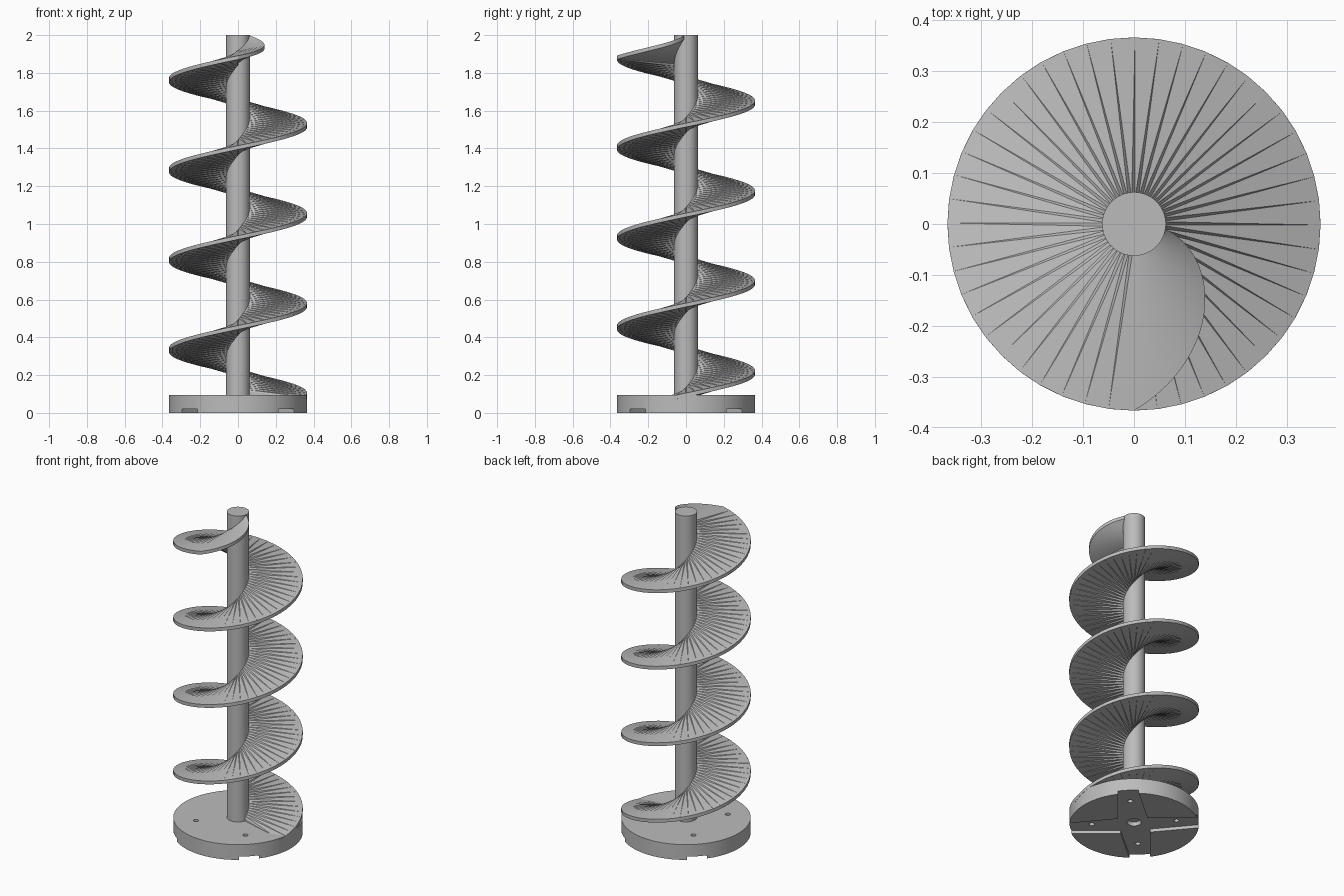
import bpy, bmesh
from math import radians, cos, sin, pi
from mathutils import Vector, Matrix

cube = bpy.data.objects.get("Cube")
if cube:
    bpy.data.objects.remove(cube, do_unlink=True)

RIM, SHAFT, BASE_TOP, HEIGHT = 0.365, 0.0625, 0.095, 2.0
PITCH = (HEIGHT - BASE_TOP) / 4
FLIGHT_RIM, RIM_THICK, ROOT_THICK = 0.366, 0.02, 0.075
STEP, TAPER_START, TAPER_END = 7.5, 1350, 1431

grey = bpy.data.materials.new("grey plastic")
grey.use_nodes = True
colour = (0.5, 0.5, 0.5, 1)
grey.diffuse_color = colour
grey.node_tree.nodes["Principled BSDF"].inputs["Base Color"].default_value = colour


def make_object(name, bm):
    bmesh.ops.recalc_face_normals(bm, faces=bm.faces)
    mesh = bpy.data.meshes.new(name)
    bm.to_mesh(mesh)
    bm.free()
    mesh.materials.append(grey)
    obj = bpy.data.objects.new(name, mesh)
    bpy.context.collection.objects.link(obj)
    return obj


def cylinder(name, radius, z0, z1, x=0, y=0, sides=96):
    bm = bmesh.new()
    bmesh.ops.create_cone(bm, cap_ends=True, segments=sides, radius1=radius, radius2=radius,
                          depth=z1 - z0, matrix=Matrix.Translation((x, y, (z0 + z1) / 2)))
    return make_object(name, bm)


def smooth(obj):
    bpy.ops.object.select_all(action='DESELECT')
    obj.select_set(True)
    bpy.context.view_layer.objects.active = obj
    bpy.ops.object.shade_smooth_by_angle(angle=radians(30))


def cut(obj, cutter):
    bpy.context.view_layer.objects.active = obj
    mod = obj.modifiers.new("cut", 'BOOLEAN')
    mod.operation, mod.solver, mod.object = 'DIFFERENCE', 'EXACT', cutter
    bpy.ops.object.modifier_apply(modifier=mod.name)
    bpy.data.objects.remove(cutter, do_unlink=True)


def slot_cutter(angle):
    # Tapered groove across the underside, wider at the middle
    outline = [(-0.45, -0.05), (0, -0.09), (0.45, -0.05), (0.45, 0.05), (0, 0.09), (-0.45, 0.05)]
    bm = bmesh.new()
    face = bm.faces.new([bm.verts.new((x, y, -0.05)) for x, y in outline])
    ext = bmesh.ops.extrude_face_region(bm, geom=[face])
    top = [v for v in ext["geom"] if isinstance(v, bmesh.types.BMVert)]
    bmesh.ops.translate(bm, verts=top, vec=(0, 0, 0.07))
    bmesh.ops.rotate(bm, verts=bm.verts, matrix=Matrix.Rotation(angle, 3, 'Z'))
    return make_object("slot_cutter", bm)


# Base disc with crossed slots, four bolt holes and a centre recess
base = cylinder("base_disc", RIM, 0, BASE_TOP, sides=128)
for angle in (pi / 4, 3 * pi / 4):
    cut(base, slot_cutter(angle))
for i in range(4):
    a = pi / 4 + i * pi / 2
    cut(base, cylinder("hole_cutter", 0.015, -0.1, 0.2, 0.24 * cos(a), 0.24 * sin(a), 24))
cut(base, cylinder("recess_cutter", 0.04, -0.1, 0.045, sides=32))
smooth(base)

# Central shaft
smooth(cylinder("shaft", SHAFT, BASE_TOP - 0.02, HEIGHT, sides=64))


def section(degrees, width):
    # Corners of one radial slab of the flight, thick at the root and thin at the rim
    a = radians(degrees)
    z = BASE_TOP + PITCH * degrees / 360
    fade = max(0, (degrees - TAPER_START) / (TAPER_END - TAPER_START))
    outer = FLIGHT_RIM - fade * (FLIGHT_RIM - SHAFT)
    root = ROOT_THICK - fade * (ROOT_THICK - RIM_THICK)
    along, across = Vector((cos(a), sin(a), 0)), Vector((-sin(a), cos(a), 0))
    return [along * r + across * s * width / 2 + Vector((0, 0, min(z + t * thick / 2, HEIGHT)))
            for r, thick in ((0.05, root), (outer, RIM_THICK)) for s in (-1, 1) for t in (-1, 1)]


# Stepped screw flight: a chain of hulls between slabs
bm = bmesh.new()
angle = -15
while angle < TAPER_START:
    points = section(angle, 0.004) + section(angle + STEP, 0.004)
    verts = [bm.verts.new(p) for p in points]
    hull = bmesh.ops.convex_hull(bm, input=verts)
    spare = {v for v in hull["geom_interior"] + hull["geom_unused"]
             if isinstance(v, bmesh.types.BMVert)}
    bmesh.ops.delete(bm, geom=list(spare), context='VERTS')
    angle += STEP
make_object("screw_flight", bm)

# Smooth tapered end of the flight
bm = bmesh.new()
count = 40
rings = []
for i in range(count + 1):
    p = section(TAPER_START + (TAPER_END - TAPER_START) * i / count, 0)
    rings.append([bm.verts.new(p[k]) for k in (0, 4, 5, 1)])
for a, b in zip(rings, rings[1:]):
    for k in range(4):
        bm.faces.new((a[k], a[k - 1], b[k - 1], b[k]))
bm.faces.new(rings[0])
bm.faces.new(rings[-1][::-1])
smooth(make_object("flight_end", bm))
